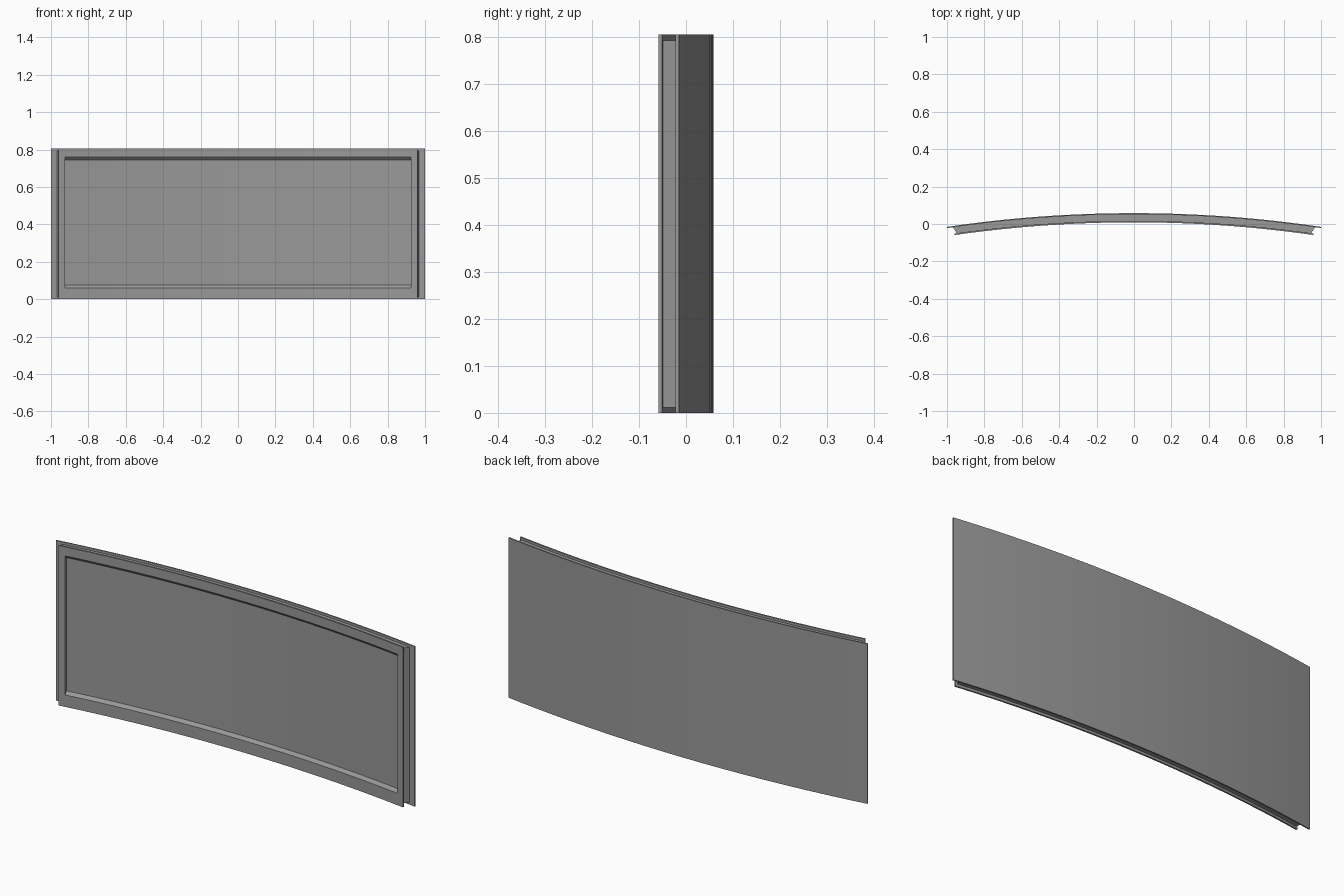
import bpy, bmesh, math

if "Cube" in bpy.data.objects:
    bpy.data.objects.remove(bpy.data.objects["Cube"])

R, Y_APEX, H, SEG = 6.85, 0.058, 0.805, 32

# Dark grey finish
finish = bpy.data.materials.new("dark_grey")
finish.diffuse_color = (0.32, 0.32, 0.32, 1)
finish.use_nodes = True
finish.node_tree.nodes["Principled BSDF"].inputs["Base Color"].default_value = finish.diffuse_color


def sweep(name, profile):
    """Sweep a closed (z, depth, half-angle) profile along the arc."""
    bm = bmesh.new()
    rings = []
    for i in range(SEG + 1):
        s = 2 * i / SEG - 1
        rings.append([bm.verts.new(((R - d) * math.sin(s * half),
                                    Y_APEX - R + (R - d) * math.cos(s * half), z))
                      for z, d, half in profile])
    n = len(profile)
    for a, b in zip(rings, rings[1:]):
        for k in range(n):
            m = (k + 1) % n
            bm.faces.new((a[k], a[m], b[m], b[k]))
    bm.faces.new(rings[0])
    bm.faces.new(rings[-1])
    bmesh.ops.recalc_face_normals(bm, faces=bm.faces)
    mesh = bpy.data.meshes.new(name)
    bm.to_mesh(mesh)
    bm.free()
    mesh.materials.append(finish)
    obj = bpy.data.objects.new(name, mesh)
    bpy.context.collection.objects.link(obj)
    return obj


def slab(name, z0, z1, d0, d1, half0, half1):
    return sweep(name, [(z0, d0, half0), (z1, d0, half0),
                        (z1, d1, half1), (z0, d1, half1)])


def boolean(obj, tool, operation):
    tool.hide_render = True
    mod = obj.modifiers.new(operation, 'BOOLEAN')
    mod.operation, mod.solver, mod.object = operation, 'EXACT', tool
    bpy.context.view_layer.objects.active = obj
    bpy.ops.object.modifier_apply(modifier=mod.name)
    bpy.data.objects.remove(tool)


def smooth(obj):
    bpy.ops.object.select_all(action='DESELECT')
    obj.select_set(True)
    bpy.context.view_layer.objects.active = obj
    bpy.ops.object.shade_smooth_by_angle(angle=math.radians(20))


# Wide outer skin at the back
edge = math.asin(1 / R)
back = slab("back_skin", 0, H, 0, 0.0065, edge, edge)

# Front plate joined to an inset core whose ends splay out towards the back
front = slab("front_panel", 0, H, 0.041, 0.049, 0.1414, 0.1414)
core = slab("core", 0.012, H - 0.012, 0.006, 0.045, 0.1418, 0.1395)
boolean(front, core, 'UNION')

# Recessed field with sloped top and bottom edges
recess = sweep("recess_cutter", [(0.0536, 0.055, 0.1364), (0.7664, 0.055, 0.1364),
                                 (0.745, 0.035, 0.1364), (0.075, 0.035, 0.1364)])
boolean(front, recess, 'DIFFERENCE')

for part in (back, front):
    smooth(part)
